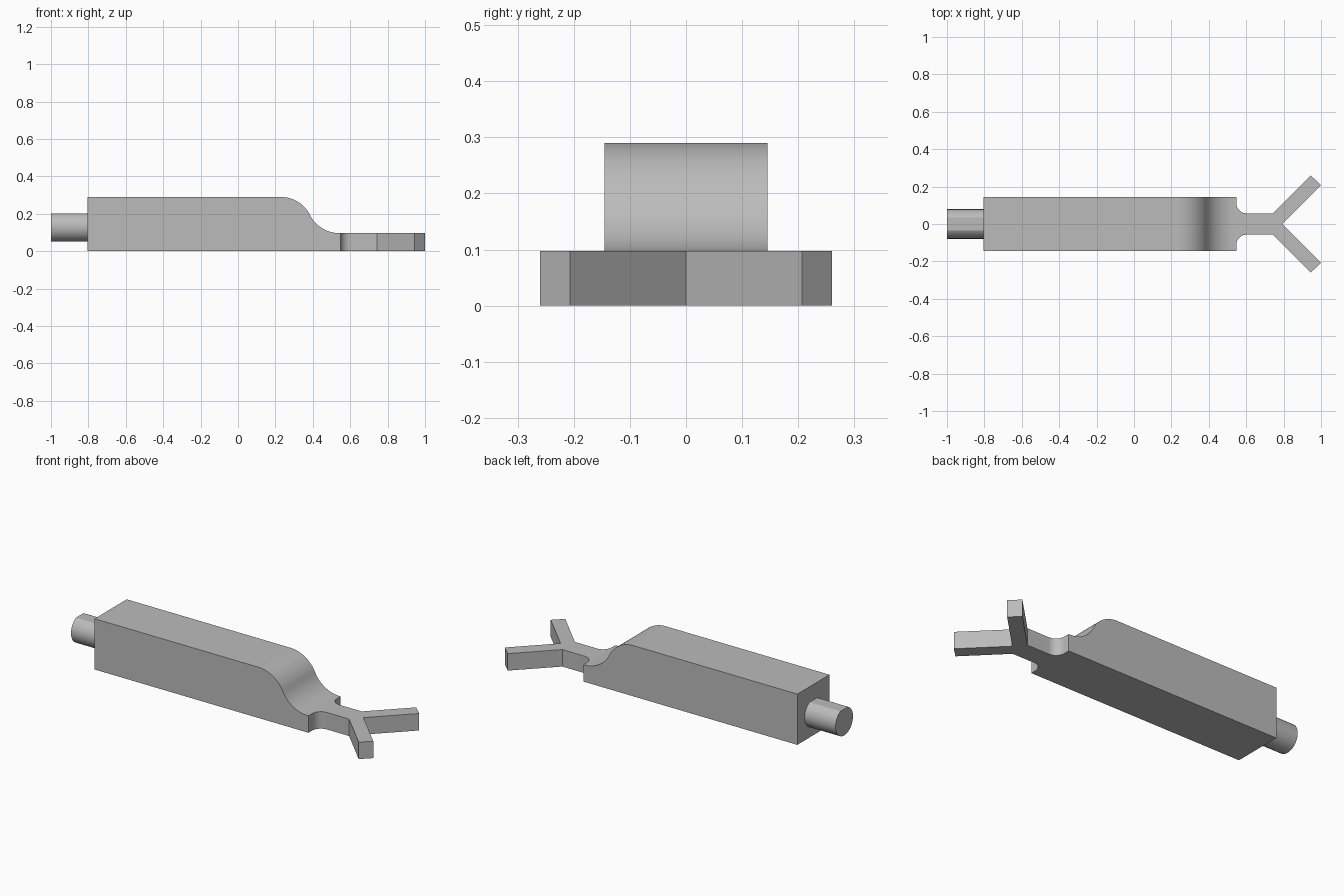
import bpy, bmesh
from math import sin, cos, atan, asin, pi, radians
from mathutils import Vector

cube = bpy.data.objects.get("Cube")
if cube:
    bpy.data.objects.remove(cube, do_unlink=True)

grey = bpy.data.materials.new("plain grey")
grey.use_nodes = True
grey.diffuse_color = (0.5, 0.5, 0.5, 1)
grey.node_tree.nodes["Principled BSDF"].inputs["Base Color"].default_value = (0.5, 0.5, 0.5, 1)


def prism(name, points, direction):
    """Extrude a closed outline along a direction."""
    bm = bmesh.new()
    face = bm.faces.new([bm.verts.new(p) for p in points])
    new = bmesh.ops.extrude_face_region(bm, geom=[face])["geom"]
    bmesh.ops.translate(bm, vec=Vector(direction),
                        verts=[v for v in new if isinstance(v, bmesh.types.BMVert)])
    bmesh.ops.recalc_face_normals(bm, faces=bm.faces)
    mesh = bpy.data.meshes.new(name)
    bm.to_mesh(mesh)
    bm.free()
    mesh.materials.append(grey)
    obj = bpy.data.objects.new(name, mesh)
    bpy.context.collection.objects.link(obj)
    return obj


def arc(cx, cy, r, start, end, steps=16):
    angles = [start + (end - start) * i / steps for i in range(steps + 1)]
    return [(cx + r * cos(a), cy + r * sin(a)) for a in angles]


def smooth(obj):
    bpy.ops.object.select_all(action="DESELECT")
    obj.select_set(True)
    bpy.context.view_layer.objects.active = obj
    bpy.ops.object.shade_smooth_by_angle(angle=radians(20))


# Side profile: tall block easing down through an S-curve to a thin plate
back, front, half = -0.805, 0.547, 0.145
top, thin = 0.29, 0.097
s0, s1 = 0.23, 0.54
turn = 2 * atan((top - thin) / (s1 - s0))
r = (s1 - s0) / sin(turn) / 2
side = [(1.1, 0), (back, 0), (back, top)]
side += arc(s0, top - r, r, pi / 2, pi / 2 - turn)
side += arc(s1, thin + r, r, 1.5 * pi - turn, 1.5 * pi)[1:]
side += [(1.1, thin)]
body = prism("body_with_fork", [(x, -0.5, z) for x, z in side], (0, 1, 0))

# Plan outline: straight block, filleted neck and two splayed prongs
neck, fillet = 0.057, 0.055
upper = [(back - 0.1, half), (front, half)]
upper += arc(front + fillet, neck + fillet, fillet, pi, 1.5 * pi)
upper += [(0.742, neck), (0.945, 0.26), (1.0, 0.207)]
plan = upper + [(0.793, 0)] + [(x, -y) for x, y in reversed(upper)]
outline = prism("plan_cutter", [(x, y, -0.1) for x, y in plan], (0, 0, 0.6))

# Keep what the two extrusions share
cut = body.modifiers.new("plan", "BOOLEAN")
cut.operation = "INTERSECT"
cut.solver = "EXACT"
cut.object = outline
bpy.context.view_layer.objects.active = body
bpy.ops.object.modifier_apply(modifier=cut.name)
bpy.data.objects.remove(outline, do_unlink=True)
smooth(body)

# Round pin with a flat along its top
radius, flat_half = 0.079, 0.034
a = asin(flat_half / radius)
section = arc(0, 0.13, radius, pi / 2 + a, 2.5 * pi - a, 48)
pin = prism("rear_pin", [(-1, y, z) for y, z in section], (1 + back, 0, 0))
smooth(pin)
